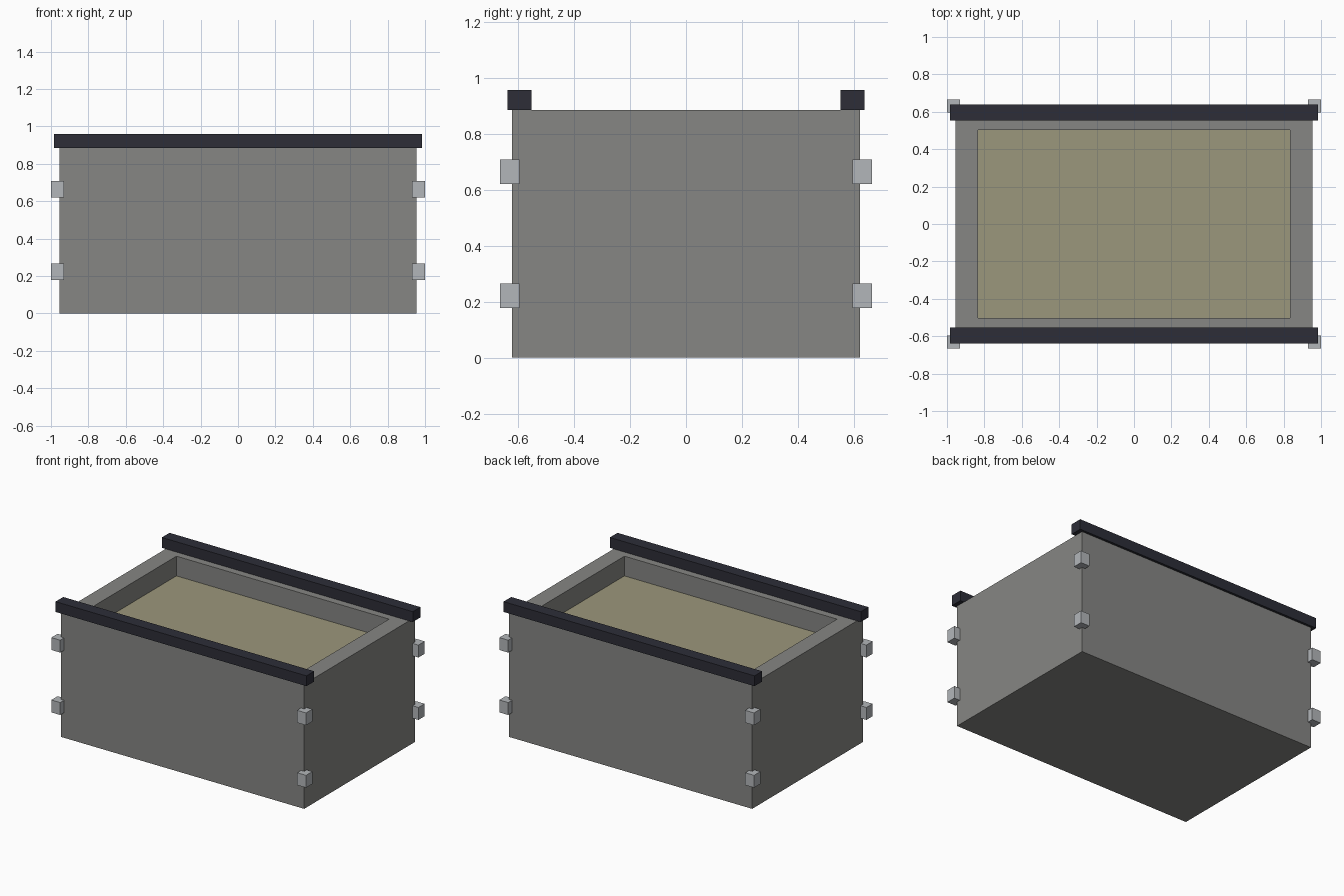
import bpy
import bmesh
from mathutils import Vector

default = bpy.data.objects.get("Cube")
if default:
    bpy.data.objects.remove(default, do_unlink=True)


def material(name, rgb):
    mat = bpy.data.materials.new(name)
    mat.use_nodes = True
    color = (*rgb, 1.0)
    mat.diffuse_color = color
    mat.node_tree.nodes["Principled BSDF"].inputs["Base Color"].default_value = color
    return mat


stone = material("grey stone", (0.24, 0.24, 0.23))
sand = material("sandy floor", (0.33, 0.31, 0.20))
dark = material("dark blue metal", (0.026, 0.027, 0.039))
silver = material("light steel", (0.45, 0.47, 0.49))


def box_mesh(low, high):
    """Box spanning two opposite corners."""
    low, high = Vector(low), Vector(high)
    bm = bmesh.new()
    bmesh.ops.create_cube(bm, size=1)
    bmesh.ops.scale(bm, vec=high - low, verts=bm.verts)
    bmesh.ops.translate(bm, vec=(low + high) / 2, verts=bm.verts)
    return bm


def finish(bm, name, *mats):
    mesh = bpy.data.meshes.new(name)
    bm.to_mesh(mesh)
    bm.free()
    for mat in mats:
        mesh.materials.append(mat)
    obj = bpy.data.objects.new(name, mesh)
    bpy.context.collection.objects.link(obj)
    return obj


# Body: a block with a rectangular recess sunk into the top
TOP, DEPTH, RIM = 0.885, 0.14, 0.17
body = box_mesh((-0.955, -0.622, 0), (0.955, 0.622, TOP))
body.faces.ensure_lookup_table()
top = max(body.faces, key=lambda f: f.calc_center_median().z)
bmesh.ops.inset_region(body, faces=[top], thickness=RIM)
floor = bmesh.ops.extrude_discrete_faces(body, faces=[top])["faces"][0]
bmesh.ops.translate(body, vec=(0, 0, -DEPTH), verts=floor.verts)
floor.material_index = 1
finish(body, "body", stone, sand)

# Rails along the front and back edges, and brackets on the vertical corners
for side, y in (("front", -1), ("back", 1)):
    rail = box_mesh((-0.985, y * 0.596 - 0.043, TOP), (0.985, y * 0.596 + 0.043, 0.958))
    finish(rail, side + "_rail", dark)
    for hand, x in (("left", 1), ("right", -1)):
        for level, z in (("lower", 0.222), ("upper", 0.665)):
            center = Vector((x * 0.965, y * 0.63, z))
            half = Vector((0.035, 0.035, 0.044))
            finish(box_mesh(center - half, center + half),
                   f"{side}_{hand}_{level}_bracket", silver)
